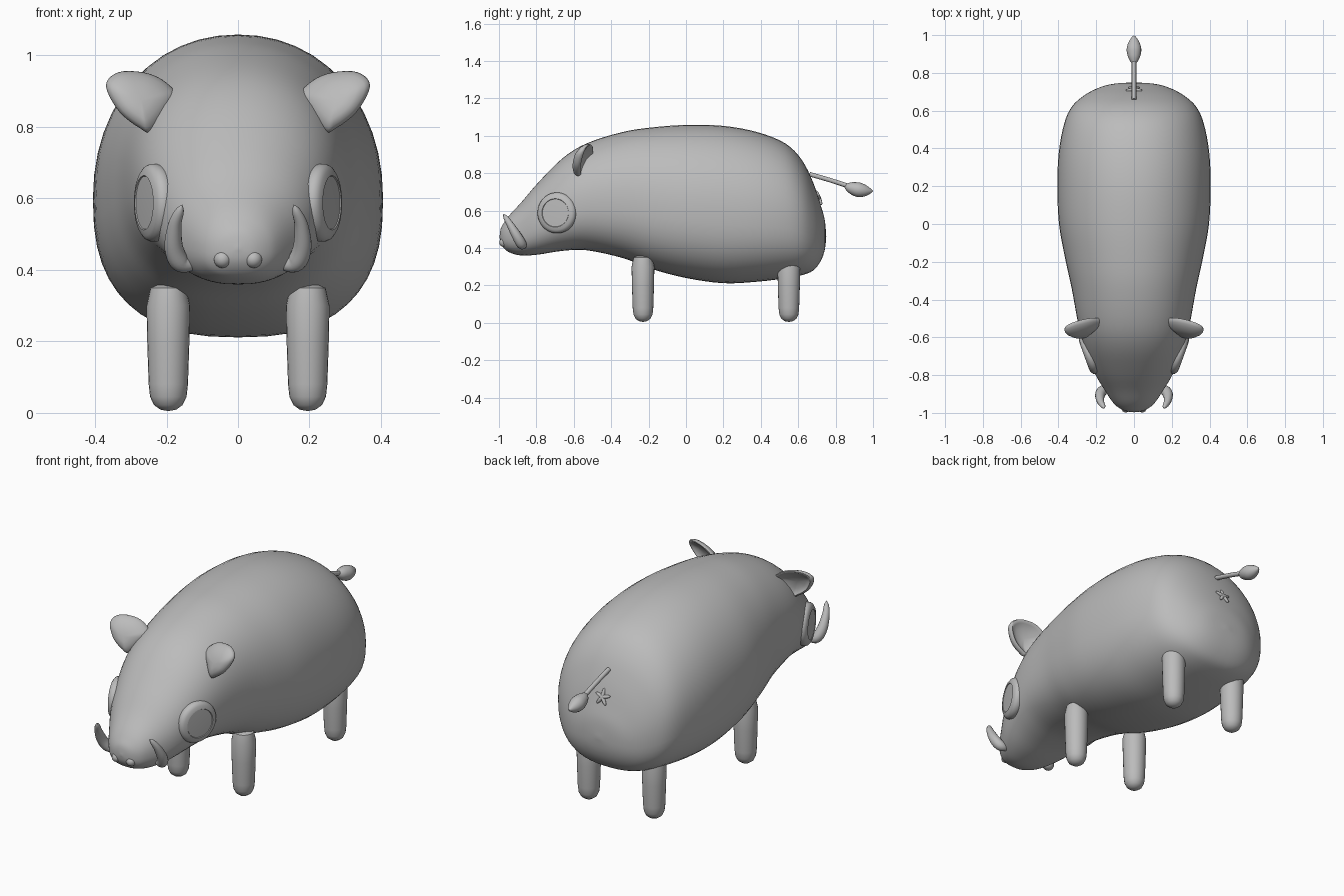
import bpy, bmesh, math
from mathutils import Vector

if "Cube" in bpy.data.objects:
    bpy.data.objects.remove(bpy.data.objects["Cube"])

grey = bpy.data.materials.new("boar grey")
grey.diffuse_color = (0.5, 0.5, 0.5, 1)
grey.use_nodes = True
grey.node_tree.nodes["Principled BSDF"].inputs["Base Color"].default_value = grey.diffuse_color


def spline(pts, steps, closed=False):
    """Catmull-Rom resampling of tuples of any length."""
    p = [Vector(q) for q in pts]
    n = len(p)
    get = (lambda i: p[i % n]) if closed else (lambda i: p[max(0, min(n - 1, i))])
    out = []
    for i in range(n if closed else n - 1):
        a, b, c, d = (get(i + k) for k in (-1, 0, 1, 2))
        for s in range(steps):
            t = s / steps
            out.append(0.5 * (2 * b + (c - a) * t + (2 * a - 5 * b + 4 * c - d) * t * t
                              + (3 * b - a - 3 * c + d) * t ** 3))
    return out if closed else out + [p[-1]]


def loft(name, rings, angle=50):
    """Skin a list of rings; rings collapsed to a point become poles."""
    bm = bmesh.new()
    vs = [[bm.verts.new(q) for q in r] for r in rings]
    n = len(vs[0])
    for a, b in zip(vs, vs[1:]):
        for i in range(n):
            j = (i + 1) % n
            bm.faces.new((a[i], a[j], b[j], b[i]))
    bm.faces.new(vs[0][::-1])
    bm.faces.new(vs[-1])
    bmesh.ops.remove_doubles(bm, verts=bm.verts, dist=1e-5)
    bmesh.ops.recalc_face_normals(bm, faces=bm.faces)
    me = bpy.data.meshes.new(name)
    bm.to_mesh(me)
    bm.free()
    ob = bpy.data.objects.new(name, me)
    bpy.context.collection.objects.link(ob)
    me.materials.append(grey)
    bpy.ops.object.select_all(action='DESELECT')
    ob.select_set(True)
    bpy.context.view_layer.objects.active = ob
    bpy.ops.object.shade_smooth_by_angle(angle=math.radians(angle))
    return ob


def tube(name, path, n=16, steps=5, angle=50):
    """Round tube through (x, y, z, radius) points."""
    pts = spline(path, steps)
    c = [q.to_3d() for q in pts]
    rings = []
    for i, q in enumerate(pts):
        t = (c[min(i + 1, len(c) - 1)] - c[max(i - 1, 0)]).normalized()
        u = t.cross(Vector((0.31, 0.8, 0.5))).normalized()
        v = t.cross(u)
        r = max(q[3], 0)
        rings.append([c[i] + r * (math.cos(k * math.tau / n) * u + math.sin(k * math.tau / n) * v)
                      for k in range(n)])
    return loft(name, rings, angle)


def lathe(name, origin, axis, profile, n=32, angle=50):
    """Revolve (radius, height) points around an axis."""
    axis = Vector(axis).normalized()
    u = axis.orthogonal().normalized()
    v = axis.cross(u)
    rings = [[Vector(origin) + axis * h + r * (math.cos(k * math.tau / n) * u
              + math.sin(k * math.tau / n) * v) for k in range(n)] for r, h in profile]
    return loft(name, rings, angle)


# Body: (y, top, bottom, half width) stations from snout to rump
stations = [(-.997, .46, .46, 0), (-.99, .505, .425, .045), (-.97, .54, .395, .085),
            (-.94, .58, .375, .115), (-.88, .645, .36, .155), (-.79, .75, .365, .208),
            (-.66, .88, .385, .26), (-.53, .96, .388, .295), (-.34, 1.02, .347, .33),
            (-.18, 1.045, .287, .365), (0, 1.058, .24, .397), (.2, 1.053, .212, .406),
            (.38, 1.02, .22, .398), (.53, .96, .238, .37), (.62, .87, .255, .33),
            (.68, .75, .28, .265), (.72, .63, .33, .19), (.742, .55, .39, .11),
            (.75, .46, .46, 0)]
rings = []
for y, top, bot, w in spline(stations, 4):
    mid = bot + 0.46 * (top - bot)
    ring = []
    for k in range(48):
        a = k * math.tau / 48
        c, s = math.cos(a), math.sin(a)
        e = 2 / 2.1 if s > 0 else 2 / 2.5      # fuller curve below
        x = math.copysign(abs(c) ** e, c) * w
        h = abs(s) ** e * ((top - mid) if s > 0 else (bot - mid))
        ring.append(Vector((x, y, mid + h)))
    rings.append(ring)
loft("body", rings, 80)

ear_outline = spline([(.24, .79), (.172, .875), (.19, .915), (.245, .948), (.32, .956),
                      (.362, .935), (.366, .9), (.33, .84), (.275, .797)], 4, True)
for side, label in ((-1, "left"), (1, "right")):
    # Legs with rounded feet
    for y, part in ((-.23, "front_leg"), (.55, "hind_leg")):
        lathe(f"{label}_{part}", (side * .195, y, 0), (0, 0, 1),
              [(0, .005), (.022, .009), (.04, .022), (.051, .045), (.055, .08),
               (.059, .2), (.061, .3), (.05, .35), (0, .37)], 24)
    # Eye discs with a flat inner circle
    lathe(f"{label}_eye", (side * .238, -.69, .588), (side * .94, -.34, 0),
          [(0, -.03), (.1, -.03), (.109, -.01), (.109, .004), (.104, .015), (.093, .023),
           (.076, .027), (.074, .024), (0, .027)], 40, 30)
    # Ears: domed in front, dished behind
    ear = []
    for s, d in ((0, -.042), (.3, -.04), (.6, -.034), (.85, -.019), (.96, -.006), (1, .006),
                 (.96, .016), (.88, .018), (.78, .01), (.5, -.004), (0, -.01)):
        ear.append([])
        for u, v in ear_outline:
            x, z = .27 + (u - .27) * s, .875 + (v - .875) * s
            y = -.552 + .4 * (z - .875) - .3 * (x - .27) + d
            ear[-1].append(Vector((side * x, y, z)))
    loft(f"{label}_ear", ear)
    # Tusks
    tube(f"{label}_tusk", [(side * x, y, z, r) for x, y, z, r in (
        (.118, -.868, .412, 0), (.128, -.87, .413, .016), (.163, -.88, .422, .027),
        (.18, -.905, .465, .026), (.177, -.94, .525, .019), (.163, -.965, .565, .012),
        (.156, -.977, .583, 0))])
    # Nostrils
    lathe(f"{label}_nostril", (side * .043, -.973, .43), (0, -1, 0),
          [(.025 * math.sin(t * math.pi / 8), -.025 * math.cos(t * math.pi / 8))
           for t in range(9)], 16)

# Tail rod with a pointed tuft
tube("tail", [(0, .66, .795, .012), (0, .78, .76, .012), (0, .88, .727, .012)])
tube("tail_tuft", [(0, .845, .735, 0), (0, .855, .732, .014), (0, .88, .723, .03),
                   (0, .92, .712, .039), (0, .955, .707, .032), (0, .985, .705, .015),
                   (0, 1, .705, 0)])

# Small star of folds under the tail
up = Vector((0, -.35, .94))
for i in range(5):
    a = math.pi / 2 + i * math.tau / 5
    d = Vector((math.cos(a), 0, 0)) + up * math.sin(a)
    o = Vector((0, .712, .665))
    tube(f"rump_fold_{i + 1}", [(*(o + d * t), r) for t, r in
                                ((0, .011), (.025, .009), (.04, .006), (.046, 0))], 8, 2)
